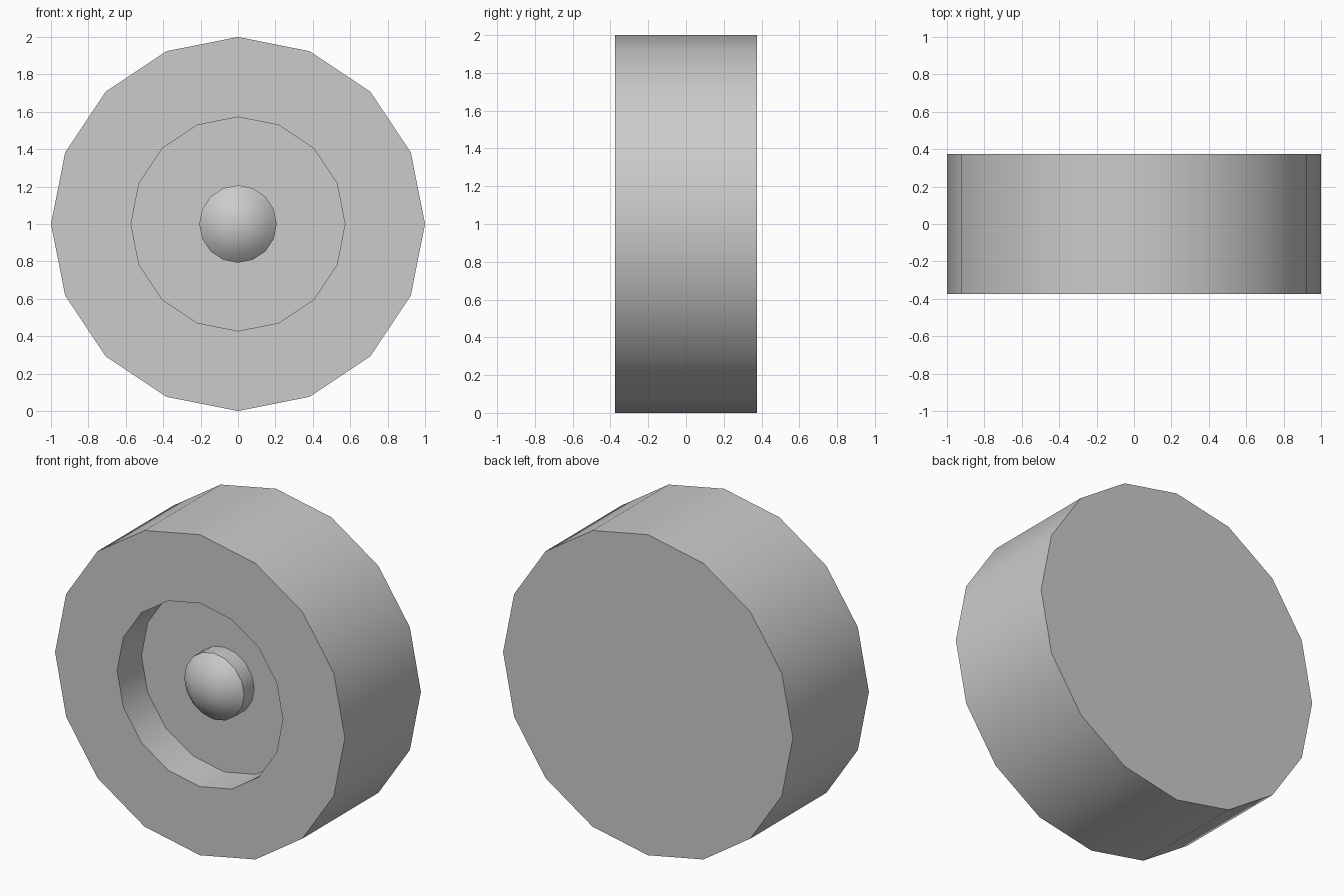
import bpy, bmesh
from math import sin, cos, asin, pi

if "Cube" in bpy.data.objects:
    bpy.data.objects.remove(bpy.data.objects["Cube"])

SIDES = 16


def lathe(name, profile):
    """Revolve (radius, y) points around the wheel axis; radius 0 makes a pole or flat cap."""
    bm = bmesh.new()
    rings = []
    for r, y in profile:
        if r == 0:
            rings.append([bm.verts.new((0, y, 1))])
        else:
            rings.append([bm.verts.new((r * cos(2 * pi * i / SIDES), y,
                                        1 + r * sin(2 * pi * i / SIDES)))
                          for i in range(SIDES)])
    for a, b in zip(rings, rings[1:]):
        for i in range(SIDES):
            j = (i + 1) % SIDES
            if len(a) == 1:
                bm.faces.new((a[0], b[i], b[j]))
            elif len(b) == 1:
                bm.faces.new((a[i], b[0], a[j]))
            else:
                bm.faces.new((a[i], b[i], b[j], a[j]))
    # flat caps close any open end
    for ring in (rings[0], rings[-1]):
        if len(ring) > 1:
            bm.faces.new(ring)
    bmesh.ops.recalc_face_normals(bm, faces=bm.faces)
    mesh = bpy.data.meshes.new(name)
    bm.to_mesh(mesh)
    bm.free()
    obj = bpy.data.objects.new(name, mesh)
    bpy.context.collection.objects.link(obj)
    bpy.ops.object.select_all(action='DESELECT')
    obj.select_set(True)
    bpy.context.view_layer.objects.active = obj
    bpy.ops.object.shade_smooth_by_angle(angle=pi / 6)
    return obj


# wheel: flat back, tread, front face with a recess
FLOOR = -0.135
lathe("wheel", [(1, 0.375), (1, -0.375), (0.572, -0.375), (0.572, FLOOR)])

# hub cap: short cylinder with a shallow spherical dome
R, H, RIM = 0.207, 0.095, -0.235
ball = (R * R + H * H) / (2 * H)
tilt = asin(R / ball)
dome = [(ball * sin(tilt * k / 4), RIM - H + ball * (1 - cos(tilt * k / 4)))
        for k in (4, 3, 2, 1)]
lathe("hub_cap", [(R, FLOOR + 0.01)] + dome + [(0, RIM - H)])
